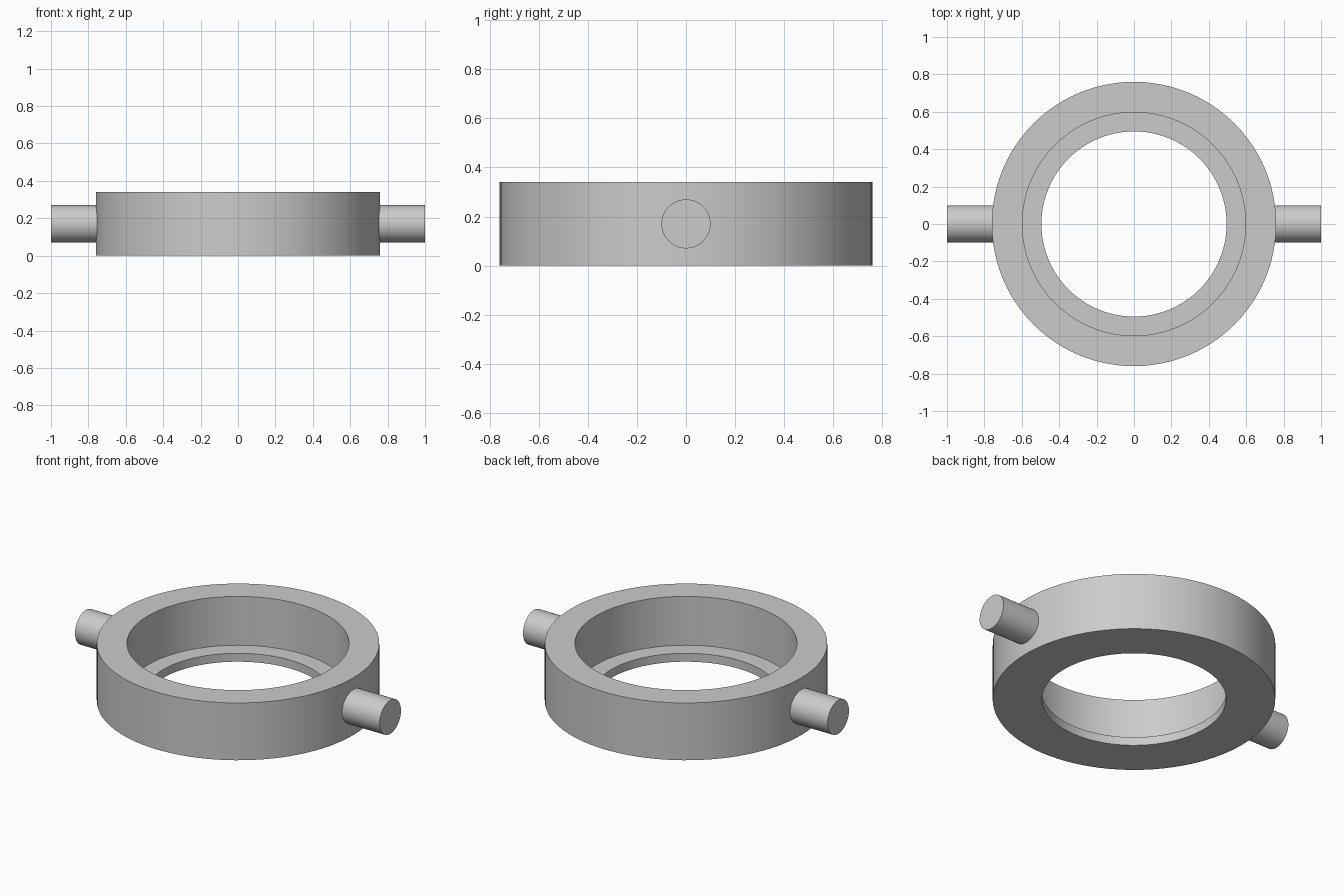
import bpy
import bmesh
import math
from mathutils import Matrix

cube = bpy.data.objects.get("Cube")
if cube:
    bpy.data.objects.remove(cube, do_unlink=True)

# Plain grey metal
grey = bpy.data.materials.new("grey metal")
grey.use_nodes = True
colour = (0.6, 0.6, 0.6, 1)
grey.diffuse_color = colour
grey.node_tree.nodes["Principled BSDF"].inputs["Base Color"].default_value = colour

HEIGHT = 0.34
OUTER, BORE, LIP = 0.76, 0.597, 0.495
LIP_THICKNESS = 0.05
PIN_RADIUS = 0.1


def add_object(name, bm):
    bmesh.ops.recalc_face_normals(bm, faces=bm.faces)
    mesh = bpy.data.meshes.new(name)
    bm.to_mesh(mesh)
    bm.free()
    mesh.materials.append(grey)
    obj = bpy.data.objects.new(name, mesh)
    bpy.context.collection.objects.link(obj)
    bpy.ops.object.select_all(action="DESELECT")
    obj.select_set(True)
    bpy.context.view_layer.objects.active = obj
    bpy.ops.object.shade_smooth_by_angle(angle=math.radians(30))
    return obj


# Ring with a stepped bore: closed profile spun around z
profile = [(LIP, 0), (OUTER, 0), (OUTER, HEIGHT), (BORE, HEIGHT),
           (BORE, LIP_THICKNESS), (LIP, LIP_THICKNESS)]
bm = bmesh.new()
verts = [bm.verts.new((r, 0, z)) for r, z in profile]
edges = [bm.edges.new((a, b)) for a, b in zip(verts, verts[1:] + verts[:1])]
bmesh.ops.spin(bm, geom=verts + edges, cent=(0, 0, 0), axis=(0, 0, 1),
               angle=math.tau, steps=96, use_merge=True)
bmesh.ops.remove_doubles(bm, verts=bm.verts, dist=0.0001)
add_object("stepped_ring", bm)

# Pivot pins on both sides, rooted inside the ring wall
for name, side in (("left_pin", 1), ("right_pin", -1)):
    root, tip = 0.7, 1.0
    bm = bmesh.new()
    place = (Matrix.Translation((side * (root + tip) / 2, 0, HEIGHT / 2))
             @ Matrix.Rotation(math.pi / 2, 4, "Y"))
    bmesh.ops.create_cone(bm, cap_ends=True, segments=48, radius1=PIN_RADIUS,
                          radius2=PIN_RADIUS, depth=tip - root, matrix=place)
    add_object(name, bm)
